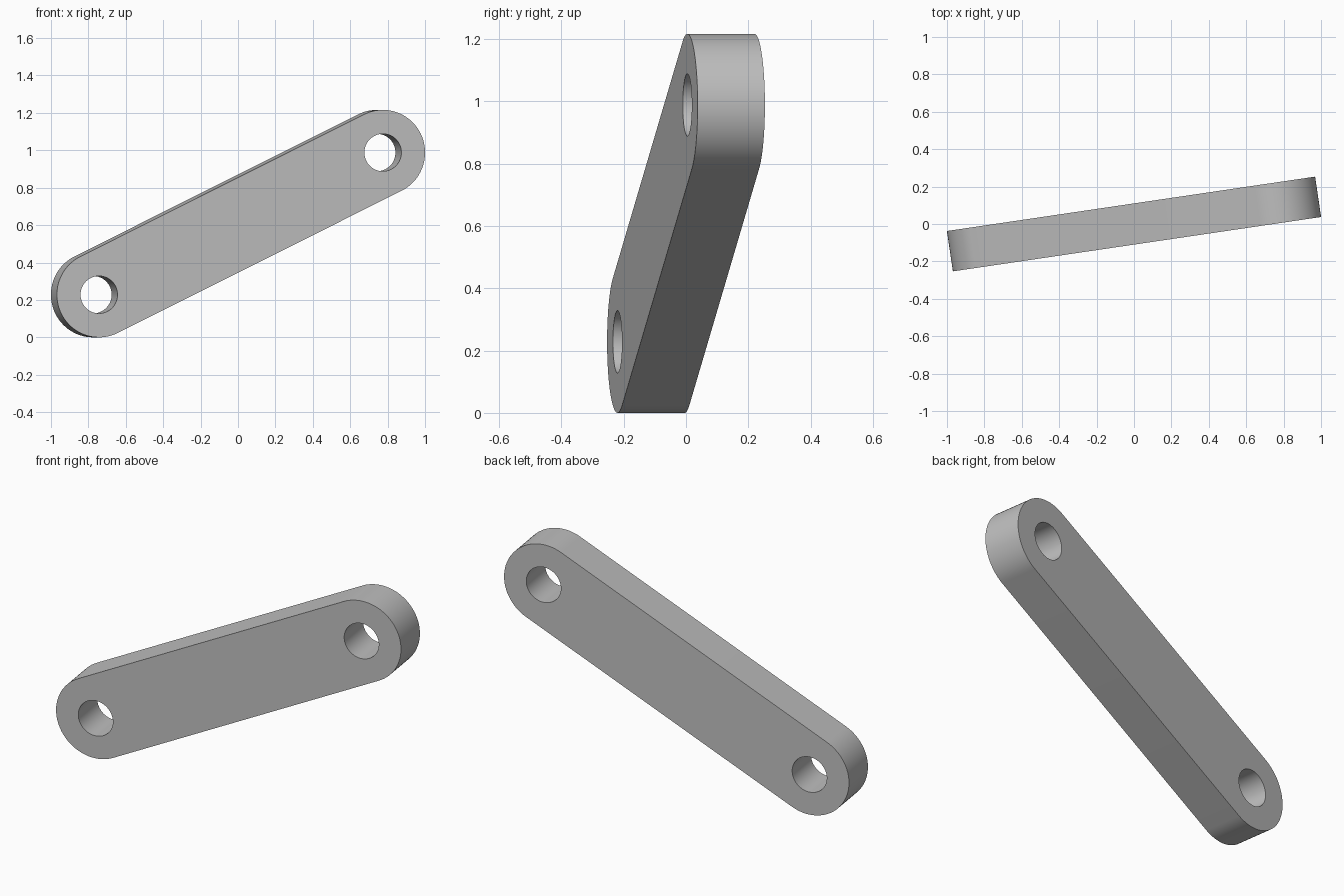
import bpy
import bmesh
from math import sin, cos, pi, radians, atan2
from mathutils import Vector

old = bpy.data.objects.get("Cube")
if old:
    bpy.data.objects.remove(old, do_unlink=True)

END_RADIUS = 0.228
HOLE_RADIUS = 0.1
THICKNESS = 0.218
YAW = radians(8.4)
EYE = Vector((0.767, 0, 0.38))     # hole centre measured from the middle of the link
STEPS = 40

steel = bpy.data.materials.new("plain grey")
steel.use_nodes = True
grey = (0.52, 0.52, 0.52, 1)
steel.diffuse_color = grey
steel.node_tree.nodes["Principled BSDF"].inputs["Base Color"].default_value = grey


def arc(centre, radius, start, sweep, steps):
    """Points along an arc in the xz plane."""
    return [centre + radius * Vector((cos(start + sweep * i / steps), 0,
                                      sin(start + sweep * i / steps)))
            for i in range(steps + 1)]


def add_loop(bm, points):
    """Closed loop of edges through the points."""
    verts = [bm.verts.new(p) for p in points]
    return [bm.edges.new((a, b)) for a, b in zip(verts, verts[1:] + verts[:1])]


# Rounded outline with a pin hole at each end
tilt = atan2(EYE.z, EYE.x)
bm = bmesh.new()
outline = (arc(EYE, END_RADIUS, tilt - pi / 2, pi, STEPS)
           + arc(-EYE, END_RADIUS, tilt + pi / 2, pi, STEPS))
edges = add_loop(bm, outline)
for centre in (EYE, -EYE):
    edges += add_loop(bm, arc(centre, HOLE_RADIUS, 0, 2 * pi, 2 * STEPS)[:-1])
bmesh.ops.triangle_fill(bm, edges=edges, use_beauty=True, normal=(0, -1, 0))
bmesh.ops.recalc_face_normals(bm, faces=bm.faces)
mesh = bpy.data.meshes.new("link_plate")
bm.to_mesh(mesh)
bm.free()
mesh.materials.append(steel)

# Thick link plate, tilted and turned
link = bpy.data.objects.new("link_plate", mesh)
bpy.context.collection.objects.link(link)
link.location.z = EYE.z + END_RADIUS
link.rotation_euler.z = YAW
solid = link.modifiers.new("thickness", 'SOLIDIFY')
solid.thickness = THICKNESS
solid.offset = 0

bpy.ops.object.select_all(action='DESELECT')
link.select_set(True)
bpy.context.view_layer.objects.active = link
bpy.ops.object.convert(target='MESH')
bpy.ops.object.shade_smooth_by_angle(angle=radians(30))
